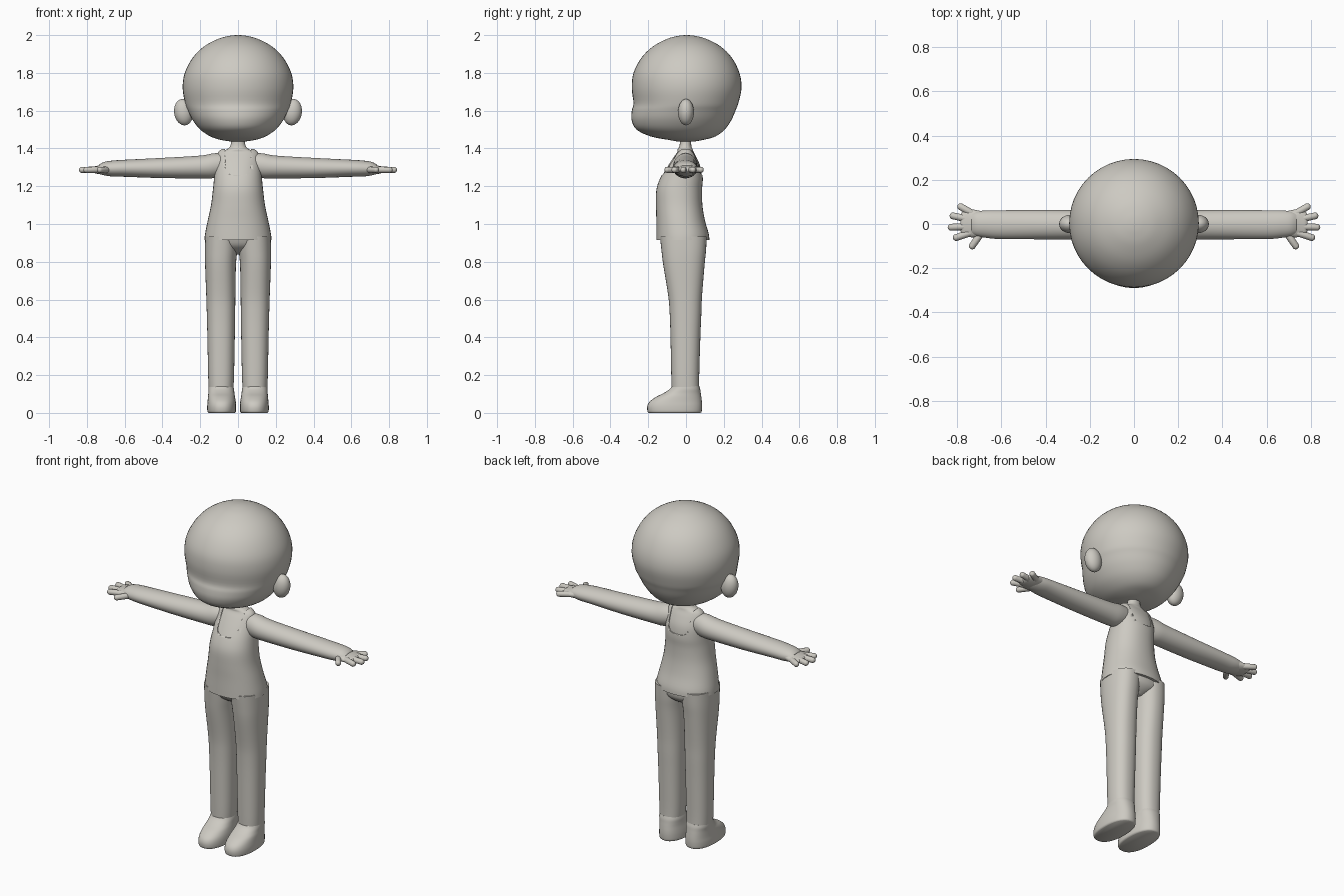
import bpy, bmesh, math
from mathutils import Vector, Matrix

if "Cube" in bpy.data.objects:
    bpy.data.objects.remove(bpy.data.objects["Cube"])

clay = bpy.data.materials.new("warm grey clay")
clay.diffuse_color = (0.61, 0.59, 0.54, 1)
clay.use_nodes = True
clay.node_tree.nodes["Principled BSDF"].inputs["Base Color"].default_value = clay.diffuse_color


def finish(name, bm, mirror=False, angle=40):
    bmesh.ops.recalc_face_normals(bm, faces=bm.faces[:])
    me = bpy.data.meshes.new(name)
    bm.to_mesh(me)
    bm.free()
    me.materials.append(clay)
    ob = bpy.data.objects.new(name, me)
    bpy.context.collection.objects.link(ob)
    if mirror:
        ob.modifiers.new("mirror", "MIRROR").use_clip = False
    bpy.ops.object.select_all(action="DESELECT")
    ob.select_set(True)
    bpy.context.view_layer.objects.active = ob
    bpy.ops.object.shade_smooth_by_angle(angle=math.radians(angle))
    return ob


def smooth_keys(keys, n=4):
    """Catmull-Rom interpolation between cross-section keys."""
    out = []
    for i in range(len(keys) - 1):
        a, b, c, d = (keys[max(0, min(len(keys) - 1, i + k))] for k in (-1, 0, 1, 2))
        for s in range(n):
            t = s / n
            out.append([0.5 * (2 * q + (r - p) * t + (2 * p - 5 * q + 4 * r - w) * t * t
                               + (3 * q - p - 3 * r + w) * t ** 3)
                        for p, q, r, w in zip(a, b, c, d)])
    return out + [list(keys[-1])]


def loft(bm, keys, axis="z", power=2.0, seg=36):
    """Rings (t, u_min, u_max, v_min, v_max) skinned along z (u=x, v=y) or x (u=y, v=z)."""
    rings = []
    for t, u0, u1, v0, v1 in smooth_keys(keys):
        ring = []
        for k in range(seg):
            a = 2 * math.pi * k / seg
            c, s = math.cos(a), math.sin(a)
            u = (u0 + u1) / 2 + (u1 - u0) / 2 * math.copysign(abs(c) ** (2 / power), c)
            v = (v0 + v1) / 2 + (v1 - v0) / 2 * math.copysign(abs(s) ** (2 / power), s)
            ring.append(bm.verts.new((u, v, t) if axis == "z" else (t, u, v)))
        rings.append(ring)
    for p, q in zip(rings, rings[1:]):
        for k in range(seg):
            j = (k + 1) % seg
            bm.faces.new((p[k], p[j], q[j], q[k]))
    bm.faces.new(rings[0])
    bm.faces.new(rings[-1])


def capsule(bm, p0, p1, r):
    """Round-ended finger from p0 to p1."""
    p0, p1 = Vector(p0), Vector(p1)
    d = p1 - p0
    vs = bmesh.ops.create_uvsphere(bm, u_segments=14, v_segments=10, radius=r)["verts"]
    for v in vs:
        if v.co.z > 1e-5:
            v.co.z += d.length - r
    m = Matrix.Translation(p0) @ d.to_track_quat("Z", "Y").to_matrix().to_4x4()
    bmesh.ops.transform(bm, matrix=m, verts=vs)


# Head: round skull, slight brow dent, forward jaw
bm = bmesh.new()
head = [(1.436, .03, -.04, .04), (1.445, .09, -.09, .09), (1.463, .145, -.185, .155),
        (1.50, .20, -.262, .205), (1.55, .24, -.288, .24), (1.60, .265, -.287, .262),
        (1.64, .28, -.278, .277), (1.72, .293, -.287, .294), (1.80, .282, -.278, .283),
        (1.88, .24, -.236, .243), (1.94, .18, -.175, .183), (1.98, .105, -.10, .108),
        (1.996, .045, -.042, .048), (2.0, .006, -.003, .009)]
loft(bm, [(z, -w, w, f, b) for z, w, f, b in head], seg=48)
finish("head", bm, angle=60)

# Ears
bm = bmesh.new()
bmesh.ops.create_uvsphere(bm, u_segments=24, v_segments=16, radius=1,
                          matrix=Matrix.Translation((.288, 0, 1.592))
                          @ Matrix.Rotation(math.radians(8), 4, "Y")
                          @ Matrix.Diagonal((.05, .042, .07, 1)))
finish("ears", bm, True, 60)

# Torso sections shared by the vest and the body beneath it
torso = [(.915, .178, -.157, .124), (.95, .174, -.157, .12), (1.02, .16, -.157, .10),
         (1.10, .143, -.159, .087), (1.18, .133, -.157, .085), (1.24, .127, -.138, .089),
         (1.30, .122, -.105, .082), (1.35, .115, -.073, .062), (1.38, .105, -.052, .046)]
neck = [(1.394, .062, -.045, .036), (1.415, .04, -.034, .028), (1.47, .032, -.03, .028)]
inset = [(z, w - .005, f + .005, b - .005) for z, w, f, b in torso[1:]]
bm = bmesh.new()
loft(bm, [(z, -w, w, f, b) for z, w, f, b in inset + neck], power=2.2)
finish("body_and_neck", bm, angle=60)

bm = bmesh.new()
loft(bm, [(z, -w, w, f, b) for z, w, f, b in torso + [(1.397, .085, -.034, .034)]], power=2.2)
vest = finish("vest", bm)

# U-shaped neckline cut through the vest
bm = bmesh.new()
outline = [(.075, 1.5), (-.075, 1.5)]
outline += [(-math.copysign(abs(math.cos(a)) ** .6, math.cos(a)) * .066,
             1.32 - .062 * math.sin(a) ** .6)
            for a in [math.pi * k / 16 for k in range(1, 16)]]
face = bm.faces.new([bm.verts.new((x, -.5, z)) for x, z in outline])
ext = bmesh.ops.extrude_face_region(bm, geom=[face])["geom"]
bmesh.ops.translate(bm, vec=(0, 1, 0), verts=[g for g in ext if isinstance(g, bmesh.types.BMVert)])
cutter = finish("neckline_cutter", bm)
cutter.hide_render = True
mod = vest.modifiers.new("neckline", "BOOLEAN")
mod.operation, mod.object, mod.solver = "DIFFERENCE", cutter, "EXACT"
bpy.context.view_layer.objects.active = vest
bpy.ops.object.modifier_move_to_index(modifier="neckline", index=0)
bpy.ops.object.modifier_apply(modifier="neckline")
bpy.data.objects.remove(cutter)

# Arms
bm = bmesh.new()
loft(bm, [(.07, -.055, .05, 1.26, 1.375), (.13, -.066, .06, 1.243, 1.374),
          (.20, -.069, .062, 1.242, 1.362), (.40, -.069, .063, 1.243, 1.35),
          (.60, -.068, .062, 1.25, 1.34), (.67, -.062, .061, 1.252, 1.335),
          (.71, -.055, .057, 1.258, 1.328), (.735, -.045, .05, 1.266, 1.315)], "x")
finish("arms", bm, True, 60)

# Hands: flat palm, four fingers and a thumb
bm = bmesh.new()
loft(bm, [(.69, -.055, .058, 1.262, 1.322), (.72, -.06, .064, 1.262, 1.314),
          (.75, -.058, .068, 1.267, 1.307), (.775, -.048, .056, 1.273, 1.302),
          (.785, -.03, .04, 1.281, 1.295)], "x")
for base, tip in [((.735, .05), (.797, .086)), ((.75, .022), (.833, .04)),
                  ((.75, -.012), (.842, -.015)), ((.74, -.04), (.818, -.066)),
                  ((.69, -.04), (.74, -.112))]:
    capsule(bm, (*base, 1.287), (*tip, 1.287), .0165)
finish("hands", bm, True, 60)

# Hips
bm = bmesh.new()
loft(bm, [(.838, -.03, .03, -.04, .05), (.86, -.085, .085, -.085, .085),
          (.89, -.155, .155, -.12, .106), (.94, -.168, .168, -.14, .11)], power=2.2)
finish("hips", bm, angle=60)

# Trouser legs
bm = bmesh.new()
loft(bm, [(.12, .025, .155, -.076, .07), (.20, .021, .158, -.078, .07),
          (.40, .017, .162, -.082, .076), (.52, .015, .165, -.086, .081),
          (.62, .014, .168, -.094, .085), (.78, .011, .174, -.12, .098),
          (.86, .004, .175, -.13, .106), (.935, .0, .173, -.138, .11)], power=2.3)
finish("trouser_legs", bm, True, 60)

# Shoes
bm = bmesh.new()
loft(bm, [(0, .018, .156, -.197, .077), (.008, .011, .162, -.204, .083),
          (.035, .010, .163, -.205, .085), (.06, .012, .161, -.192, .084),
          (.085, .016, .159, -.158, .081), (.105, .019, .157, -.118, .078),
          (.125, .021, .157, -.088, .075), (.142, .025, .155, -.074, .07)], power=2.3)
finish("shoes", bm, True, 50)
